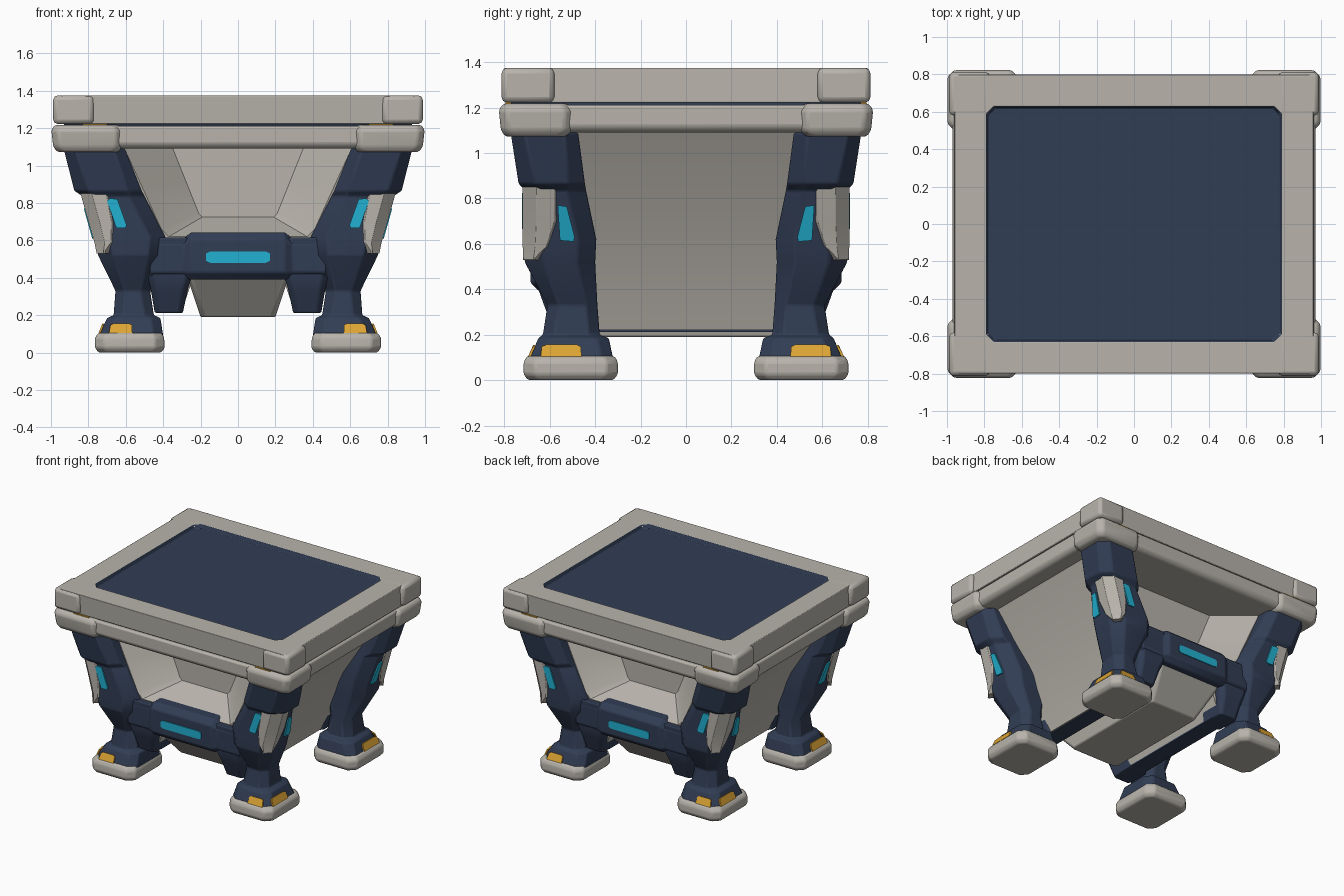
import bpy, bmesh, math
from mathutils import Vector


def material(name, rgb):
    m = bpy.data.materials.new(name)
    m.diffuse_color = (*rgb, 1)
    return m


BEIGE = material("warm grey", (0.48, 0.455, 0.41))
NAVY = material("navy", (0.031, 0.047, 0.09))
CYAN = material("cyan light", (0.016, 0.44, 0.64))
AMBER = material("amber", (0.72, 0.37, 0.035))


def skin(name, rings, mat, mirror="", bevel=0.0, cap_mat=None, cap_walls=0):
    """Joins rings of points into a closed solid, capped at both ends."""
    bm = bmesh.new()
    loops = [[bm.verts.new(p) for p in ring] for ring in rings]
    n = len(loops[0])
    for k, (a, b) in enumerate(zip(loops, loops[1:])):
        for i in range(n):
            f = bm.faces.new((a[i], a[(i + 1) % n], b[(i + 1) % n], b[i]))
            if cap_mat and k >= len(loops) - 1 - cap_walls:
                f.material_index = 1
    bm.faces.new(loops[0])
    top = bm.faces.new(loops[-1])
    if cap_mat:
        top.material_index = 1
    bmesh.ops.recalc_face_normals(bm, faces=bm.faces)
    me = bpy.data.meshes.new(name)
    bm.to_mesh(me)
    bm.free()
    ob = bpy.data.objects.new(name, me)
    bpy.context.collection.objects.link(ob)
    me.materials.append(mat)
    if cap_mat:
        me.materials.append(cap_mat)
    bpy.ops.object.select_all(action='DESELECT')
    bpy.context.view_layer.objects.active = ob
    ob.select_set(True)
    bpy.ops.object.shade_smooth_by_angle(angle=math.radians(30))
    if bevel:
        b = ob.modifiers.new("soft edges", 'BEVEL')
        b.width, b.segments = bevel, 2
        b.limit_method = 'ANGLE'
        b.angle_limit = math.radians(25)
    if mirror:
        m = ob.modifiers.new("mirror", 'MIRROR')
        m.use_axis = ('X' in mirror, 'Y' in mirror, False)
        m.use_mirror_merge = False
    return ob


def octagon(z, x0, x1, y0, y1, c):
    """Rectangle with cut corners at height z."""
    return [(x0 + c, y0, z), (x1 - c, y0, z), (x1, y0 + c, z), (x1, y1 - c, z),
            (x1 - c, y1, z), (x0 + c, y1, z), (x0, y1 - c, z), (x0, y0 + c, z)]


def centred(z, x, y, c):
    return octagon(z, -x, x, -y, y, c)


def block(name, x, y, z, mat, mirror="", bevel=0.0):
    rings = [[(x[0], y[0], h), (x[1], y[0], h), (x[1], y[1], h), (x[0], y[1], h)] for h in z]
    return skin(name, rings, mat, mirror, bevel)


def plate(name, points, push, mat, mirror):
    """Thin plate: outline lies on a surface and is pushed out a little."""
    p = [Vector(q) for q in points]
    d = Vector(push)
    return skin(name, [[q - d * 0.1 for q in p], [q + d for q in p]], mat, mirror)


# Lid: frame with a sunken navy panel, and corner blocks
skin("lid", [centred(1.222, 0.965, 0.79, 0.02), centred(1.374, 0.96, 0.80, 0.02),
             centred(1.374, 0.79, 0.63, 0.04), centred(1.347, 0.78, 0.62, 0.04)],
     BEIGE, bevel=0.004, cap_mat=NAVY, cap_walls=1)
block("lid_corner", (0.77, 0.988), (0.58, 0.812), (1.222, 1.375), BEIGE, "XY", 0.024)
block("lid_seam", (-0.93, 0.93), (-0.77, 0.77), (1.19, 1.24), NAVY)

# Rim under the lid with thick rounded corner pads
skin("rim", [centred(1.09, 0.945, 0.775, 0.03), centred(1.115, 0.97, 0.80, 0.03),
             centred(1.212, 0.97, 0.80, 0.03)], BEIGE, bevel=0.012)
skin("rim_corner", [octagon(1.072, 0.64, 0.965, 0.53, 0.795, 0.03),
                    octagon(1.10, 0.62, 0.988, 0.50, 0.815, 0.035),
                    octagon(1.19, 0.62, 0.998, 0.50, 0.824, 0.035),
                    octagon(1.217, 0.64, 0.98, 0.52, 0.805, 0.03)], BEIGE, "XY", 0.012)
block("rim_light", (0.70, 0.83), (0.73, 0.797), (1.214, 1.2225), AMBER, "XY")


# Hopper body: lofted front to back, with a sunken panel at each end
def hopper_ring(half, y):
    pts = [(x, y, z) for x, z in half]
    return pts + [(-x, y, z) for x, _, z in reversed(pts)]


outer = [(0.85, 1.12), (0.60, 0.69), (0.46, 0.31), (0.43, 0.22), (0.30, 0.225), (0.25, 0.37)]
opening = [(0.62, 1.12), (0.51, 0.88), (0.41, 0.66), (0.37, 0.62), (0.20, 0.62), (0.10, 0.62)]
panel = [(0.36, 1.12), (0.28, 0.92), (0.21, 0.745), (0.19, 0.725), (0.10, 0.725), (0.05, 0.725)]
skin("hopper", [hopper_ring(panel, -0.40), hopper_ring(opening, -0.62), hopper_ring(outer, -0.55),
                hopper_ring(outer, 0.55), hopper_ring(opening, 0.62), hopper_ring(panel, 0.40)],
     BEIGE)

# Keel below the hopper and its navy side strips
skin("keel", [centred(0.19, 0.20, 0.43, 0.02), centred(0.40, 0.27, 0.61, 0.02)],
     BEIGE, bevel=0.008)
block("under_strip", (0.295, 0.42), (-0.5, 0.5), (0.213, 0.224), NAVY, "X")

# Brackets between hopper and legs
skin("bracket", [octagon(0.212, 0.295, 0.445, 0.38, 0.58, 0.02),
                 octagon(0.33, 0.27, 0.465, 0.38, 0.625, 0.03),
                 octagon(0.40, 0.25, 0.48, 0.385, 0.65, 0.03),
                 octagon(0.615, 0.25, 0.50, 0.39, 0.66, 0.03)], NAVY, "XY", 0.008)


# Cross bar front and back, with its light
def bar_ring(x, y0, y1, z0, z1, c):
    return [(x, b, a) for a, b, _ in octagon(0, z0, z1, y0, y1, c)]


skin("cross_bar", [bar_ring(s * x, *r) for s, x, r in
                   [(-1, 0.47, (0.45, 0.66, 0.40, 0.61, 0.03)), (-1, 0.29, (0.45, 0.66, 0.40, 0.61, 0.03)),
                    (-1, 0.25, (0.43, 0.685, 0.39, 0.643, 0.04)), (1, 0.25, (0.43, 0.685, 0.39, 0.643, 0.04)),
                    (1, 0.29, (0.45, 0.66, 0.40, 0.61, 0.03)), (1, 0.47, (0.45, 0.66, 0.40, 0.61, 0.03))]],
     NAVY, "Y", 0.008)
plate("cross_bar_light", [(-0.17, 0.685, 0.49), (-0.15, 0.685, 0.48), (0.15, 0.685, 0.48),
                          (0.17, 0.685, 0.49), (0.17, 0.685, 0.53), (0.15, 0.685, 0.54),
                          (-0.15, 0.685, 0.54), (-0.17, 0.685, 0.53)], (0, 0.006, 0), CYAN, "Y")

# Legs: collar, slanted thigh, knee, narrow neck and flared ankle
skin("leg", [octagon(0.09, 0.40, 0.742, 0.32, 0.69, 0.05),
             octagon(0.185, 0.415, 0.70, 0.34, 0.65, 0.05),
             octagon(0.20, 0.45, 0.665, 0.38, 0.63, 0.05),
             octagon(0.33, 0.47, 0.655, 0.39, 0.61, 0.05),
             octagon(0.52, 0.40, 0.748, 0.40, 0.71, 0.08),
             octagon(0.62, 0.39, 0.768, 0.395, 0.71, 0.08),
             octagon(0.835, 0.50, 0.83, 0.44, 0.71, 0.08),
             octagon(0.865, 0.515, 0.875, 0.445, 0.737, 0.07),
             octagon(1.09, 0.605, 0.932, 0.475, 0.772, 0.06)], NAVY, "XY", 0.008)
# Corner guard on each thigh, lights on both sides of it
skin("leg_guard", [octagon(0.53, 0.675, 0.756, 0.63, 0.717, 0.045),
                   octagon(0.59, 0.625, 0.768, 0.56, 0.719, 0.055),
                   octagon(0.70, 0.617, 0.800, 0.52, 0.719, 0.06),
                   octagon(0.85, 0.645, 0.842, 0.52, 0.719, 0.06)], BEIGE, "XY", 0.005)
plate("leg_light_front", [(0.70, 0.712, 0.81), (0.685, 0.712, 0.825), (0.645, 0.712, 0.82),
                          (0.595, 0.712, 0.68), (0.605, 0.712, 0.665), (0.65, 0.712, 0.665)],
      (0, 0.009, 0), CYAN, "XY")


def thigh_x(z):
    return 0.748 + 0.28 * (z - 0.54)


plate("leg_light_side", [(thigh_x(z) + 0.003, y, z) for y, z in
                         [(0.565, 0.77), (0.525, 0.765), (0.49, 0.63), (0.495, 0.61), (0.555, 0.615)]],
      (0.009, 0, 0), CYAN, "XY")

# Feet with amber lights on the ankle
skin("foot", [octagon(0.0, 0.41, 0.745, 0.32, 0.695, 0.045),
              octagon(0.025, 0.392, 0.765, 0.30, 0.715, 0.05),
              octagon(0.08, 0.395, 0.765, 0.30, 0.715, 0.05),
              octagon(0.106, 0.41, 0.745, 0.315, 0.70, 0.045)], BEIGE, "XY", 0.01)
plate("foot_light_front", [(0.565, 0.686, 0.102), (0.69, 0.686, 0.102), (0.682, 0.665, 0.145),
                           (0.665, 0.663, 0.153), (0.585, 0.663, 0.153), (0.568, 0.665, 0.145)],
      (0, 0.009, 0.003), AMBER, "XY")
plate("foot_light_side", [(0.737, 0.46, 0.102), (0.737, 0.64, 0.102), (0.719, 0.635, 0.145),
                          (0.715, 0.615, 0.153), (0.715, 0.48, 0.153), (0.719, 0.463, 0.145)],
      (0.009, 0, 0.003), AMBER, "XY")
